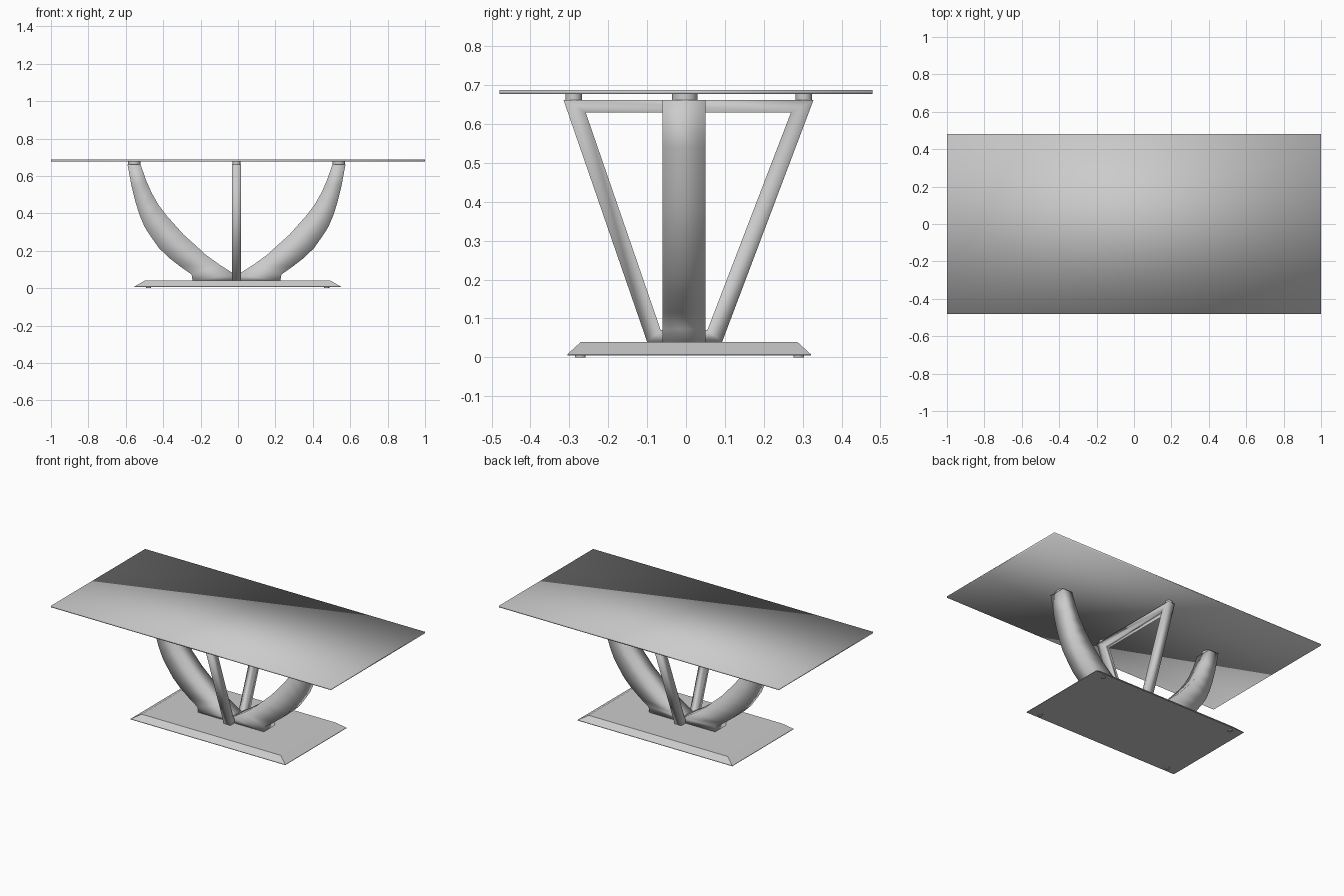
import bpy, bmesh
from mathutils import Vector

cube = bpy.data.objects.get("Cube")
if cube:
    bpy.data.objects.remove(cube, do_unlink=True)

grey = bpy.data.materials.new("light grey")
grey.use_nodes = True
grey.diffuse_color = (0.6, 0.6, 0.6, 1)
grey.node_tree.nodes["Principled BSDF"].inputs["Base Color"].default_value = (0.6, 0.6, 0.6, 1)

CX = -0.008  # pedestal sits slightly off centre


def finish(name, bm, smooth=True):
    bmesh.ops.recalc_face_normals(bm, faces=bm.faces)
    mesh = bpy.data.meshes.new(name)
    for f in bm.faces:
        f.smooth = smooth
    bm.to_mesh(mesh)
    bm.free()
    mesh.materials.append(grey)
    obj = bpy.data.objects.new(name, mesh)
    bpy.context.collection.objects.link(obj)
    return obj


def ribbon(name, pairs, place, half, closed=False):
    """Sweep a four-sided bar along (inner, outer) edge pairs."""
    bm = bmesh.new()
    rings = [[bm.verts.new(place(*p, s)) for p, s in
              ((inner, -half), (outer, -half), (outer, half), (inner, half))]
             for inner, outer in pairs]
    steps = list(zip(rings, rings[1:]))
    if closed:
        steps.append((rings[-1], rings[0]))
    else:
        bm.faces.new(rings[0])
        bm.faces.new(rings[-1])
    for a, b in steps:
        for i in range(4):
            j = (i + 1) % 4
            bm.faces.new((a[i], a[j], b[j], b[i]))
    return finish(name, bm)


def slab(name, low, high, z0, z1, cx=0, cy=0, smooth=True):
    """Block whose top and bottom half-sizes may differ."""
    bm = bmesh.new()
    bmesh.ops.create_cube(bm, size=2)
    for v in bm.verts:
        hx, hy = high if v.co.z > 0 else low
        v.co = Vector((cx + v.co.x * hx, cy + v.co.y * hy, z1 if v.co.z > 0 else z0))
    return finish(name, bm, smooth)


def disc(name, x, y, z0, z1, r):
    bm = bmesh.new()
    bmesh.ops.create_cone(bm, cap_ends=True, segments=24, radius1=r, radius2=r, depth=z1 - z0)
    bmesh.ops.translate(bm, vec=(x, y, (z0 + z1) / 2), verts=bm.verts)
    obj = finish(name, bm)
    bpy.context.view_layer.objects.active = obj
    bpy.ops.object.select_all(action='DESELECT')
    obj.select_set(True)
    bpy.ops.object.shade_smooth_by_angle()


# Table top and bevelled base plate
slab("table_top", (1, 0.48), (1, 0.48), 0.677, 0.687)
slab("base_plate", (0.553, 0.313), (0.553, 0.313), 0.005, 0.008, -0.002, 0.008, False)
slab("base_bevel", (0.553, 0.313), (0.497, 0.278), 0.008, 0.04, -0.002, 0.008, False)

# Curved side legs
leg = [((0.513, 0.662), (0.583, 0.662)), ((0.485, 0.58), (0.56, 0.54)),
       ((0.454, 0.51), (0.54, 0.46)), ((0.42, 0.45), (0.518, 0.39)),
       ((0.378, 0.393), (0.49, 0.325)), ((0.283, 0.286), (0.454, 0.27)),
       ((0.22, 0.23), (0.415, 0.215)), ((0.166, 0.18), (0.363, 0.164)),
       ((0.09, 0.125), (0.30, 0.115)), ((0, 0.068), (0.24, 0.073)),
       ((0, 0.04), (0.235, 0.04))]
for side, label in ((1, "left"), (-1, "right")):
    ribbon(label + "_leg", leg, lambda x, z, s: (CX + side * x, s - 0.005, z), 0.055)
    disc(label + "_leg_pad", CX + side * 0.547, -0.003, 0.66, 0.678, 0.033)

# Central trapezoid frame
frame = [((-0.258, 0.63), (-0.315, 0.662)), ((0.27, 0.63), (0.328, 0.662)),
         ((0.055, 0.07), (0.093, 0.04)), ((-0.065, 0.07), (-0.10, 0.04))]
ribbon("centre_frame", frame, lambda y, z, s: (CX + s, y, z), 0.024, closed=True)
for y, label in ((-0.289, "front"), (0.303, "back")):
    disc(label + "_frame_pad", CX, y, 0.66, 0.678, 0.021)

# Small feet under the base
for x in (-0.478, 0.474):
    for y in (-0.272, 0.29):
        disc("foot", x, y, 0, 0.006, 0.014)
